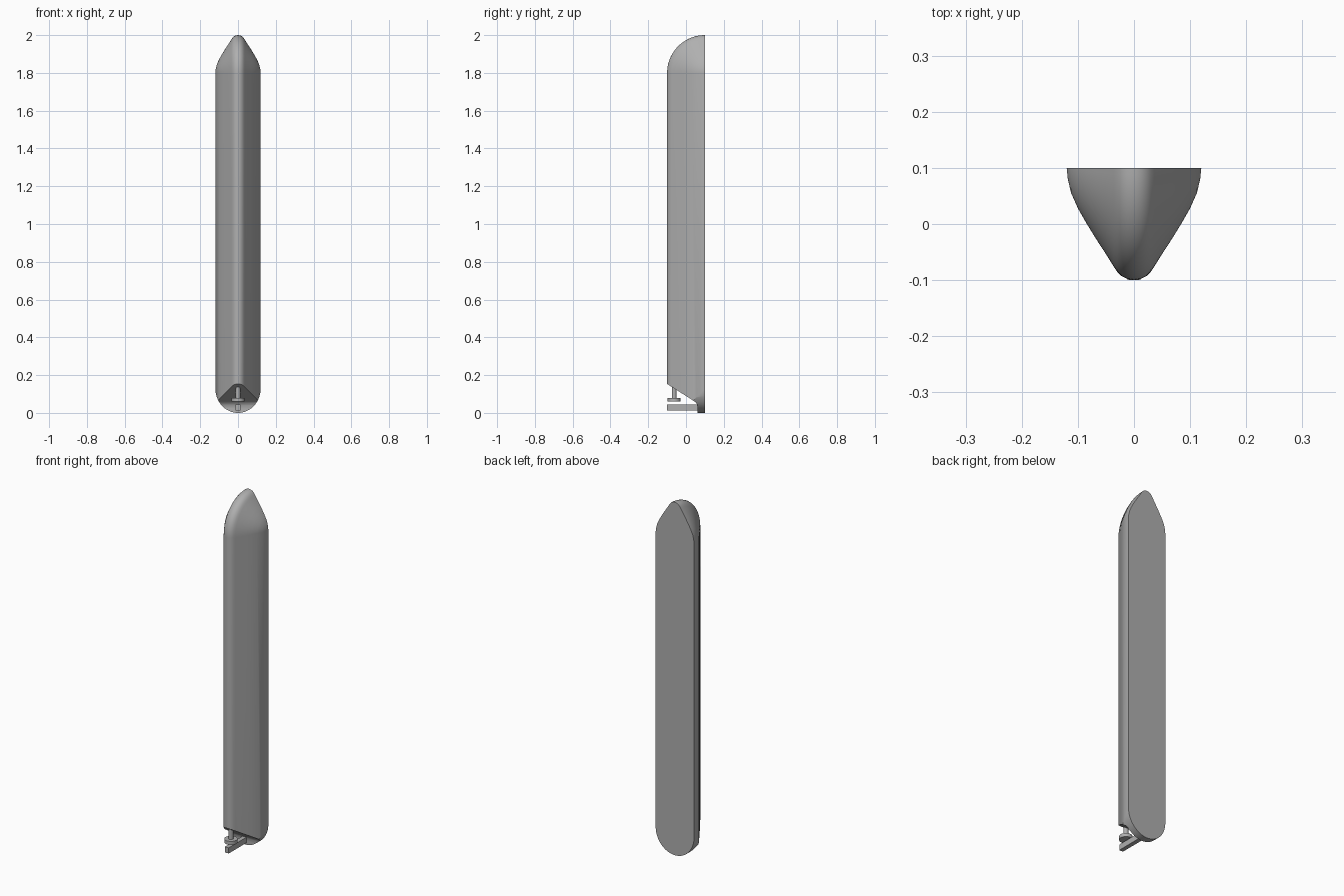
import bpy, bmesh
from math import sin, cos, pi, radians

cube = bpy.data.objects.get("Cube")
if cube:
    bpy.data.objects.remove(cube, do_unlink=True)

grey = bpy.data.materials.new("satin grey")
grey.use_nodes = True
grey.diffuse_color = (0.43, 0.43, 0.43, 1)
grey.node_tree.nodes["Principled BSDF"].inputs["Base Color"].default_value = (0.43, 0.43, 0.43, 1)

BACK, SPRING = 0.1, 1.8     # wall plane and height where the dome begins


def finish(bm, name):
    bmesh.ops.recalc_face_normals(bm, faces=bm.faces)
    mesh = bpy.data.meshes.new(name)
    bm.to_mesh(mesh)
    bm.free()
    mesh.materials.append(grey)
    ob = bpy.data.objects.new(name, mesh)
    bpy.context.collection.objects.link(ob)
    return ob


def activate(ob):
    bpy.ops.object.select_all(action='DESELECT')
    ob.select_set(True)
    bpy.context.view_layer.objects.active = ob


def smooth(ob):
    activate(ob)
    bpy.ops.object.shade_smooth_by_angle(angle=radians(30))


def prism(name, points, offset):
    """Extrude a closed outline along an offset."""
    bm = bmesh.new()
    face = bm.faces.new([bm.verts.new(p) for p in points])
    out = bmesh.ops.extrude_face_region(bm, geom=[face])
    bmesh.ops.translate(bm, vec=offset, verts=[v for v in out["geom"] if isinstance(v, bmesh.types.BMVert)])
    return finish(bm, name)


def carve(ob, cutter, operation):
    mod = ob.modifiers.new("carve", 'BOOLEAN')
    mod.object, mod.operation, mod.solver = cutter, operation, 'EXACT'
    activate(ob)
    bpy.ops.object.modifier_apply(modifier=mod.name)
    bpy.data.objects.remove(cutter, do_unlink=True)


def cylinder(name, radius, y, z0, z1):
    bm = bmesh.new()
    bmesh.ops.create_cone(bm, cap_ends=True, segments=32, radius1=radius, radius2=radius, depth=z1 - z0)
    bmesh.ops.translate(bm, vec=(0, y, (z0 + z1) / 2), verts=bm.verts)
    smooth(finish(bm, name))


# Body: half-width against distance from the wall, swept up and over the dome
half = [(0.12, 0), (0.118, 0.02), (0.112, 0.045), (0.1, 0.072), (0.084, 0.1),
        (0.068, 0.126), (0.051, 0.152), (0.036, 0.176), (0.03, 0.185),
        (0.022, 0.193), (0.012, 0.198)]
profile = half + [(0, 0.2)] + [(-w, r) for w, r in reversed(half)]
STEPS = 24
bm = bmesh.new()
rings = [[bm.verts.new((w, BACK - r, -0.05)) for w, r in profile]]
for i in range(STEPS + 1):
    t = i / STEPS * pi / 2
    rings.append([bm.verts.new((w, BACK - r * cos(t), SPRING + r * sin(t))) for w, r in profile])
for a, b in zip(rings, rings[1:]):
    for j in range(len(profile) - 1):
        bm.faces.new((a[j], a[j + 1], b[j + 1], b[j]))
bm.faces.new(rings[0])
bmesh.ops.remove_doubles(bm, verts=bm.verts, dist=1e-5)
bmesh.ops.dissolve_degenerate(bm, edges=bm.edges, dist=1e-5)
bmesh.ops.holes_fill(bm, edges=[e for e in bm.edges if e.is_boundary], sides=0)
body = finish(bm, "dispenser_body")

# Rounded lower end, seen from the front
arch = [(0.13 * cos(a), -0.3, 0.13 + 0.13 * sin(a)) for a in (pi + pi * k / 40 for k in range(41))]
arch = [(x * 0.12 / 0.13, y, z) for x, y, z in arch]
arch = [(-0.2, -0.3, 2.2), (-0.2, -0.3, 0.13)] + arch + [(0.2, -0.3, 0.13), (0.2, -0.3, 2.2)]
carve(body, prism("arch_cutter", arch, (0, 0.6, 0)), 'INTERSECT')

# Sloping outlet recess in front of the back wall
slope = [(-0.2, 0.217), (0.04, 0.064), (0.052, 0.055), (0.058, 0.045), (0.061, 0.03),
         (0.062, -0.1), (-0.2, -0.1)]
carve(body, prism("recess_cutter", [(-0.3, y, z) for y, z in slope], (0.6, 0, 0)), 'DIFFERENCE')
smooth(body)

# Outlet stem, its collar, and the lever below
cylinder("outlet_stem", 0.012, -0.063, 0.07, 0.15)
cylinder("outlet_collar", 0.034, -0.063, 0.06, 0.08)
lever = [(-0.1, 0.013), (0.07, 0.013), (0.07, 0.045), (-0.1, 0.045)]
prism("lever", [(-0.012, y, z) for y, z in lever], (0.024, 0, 0))
